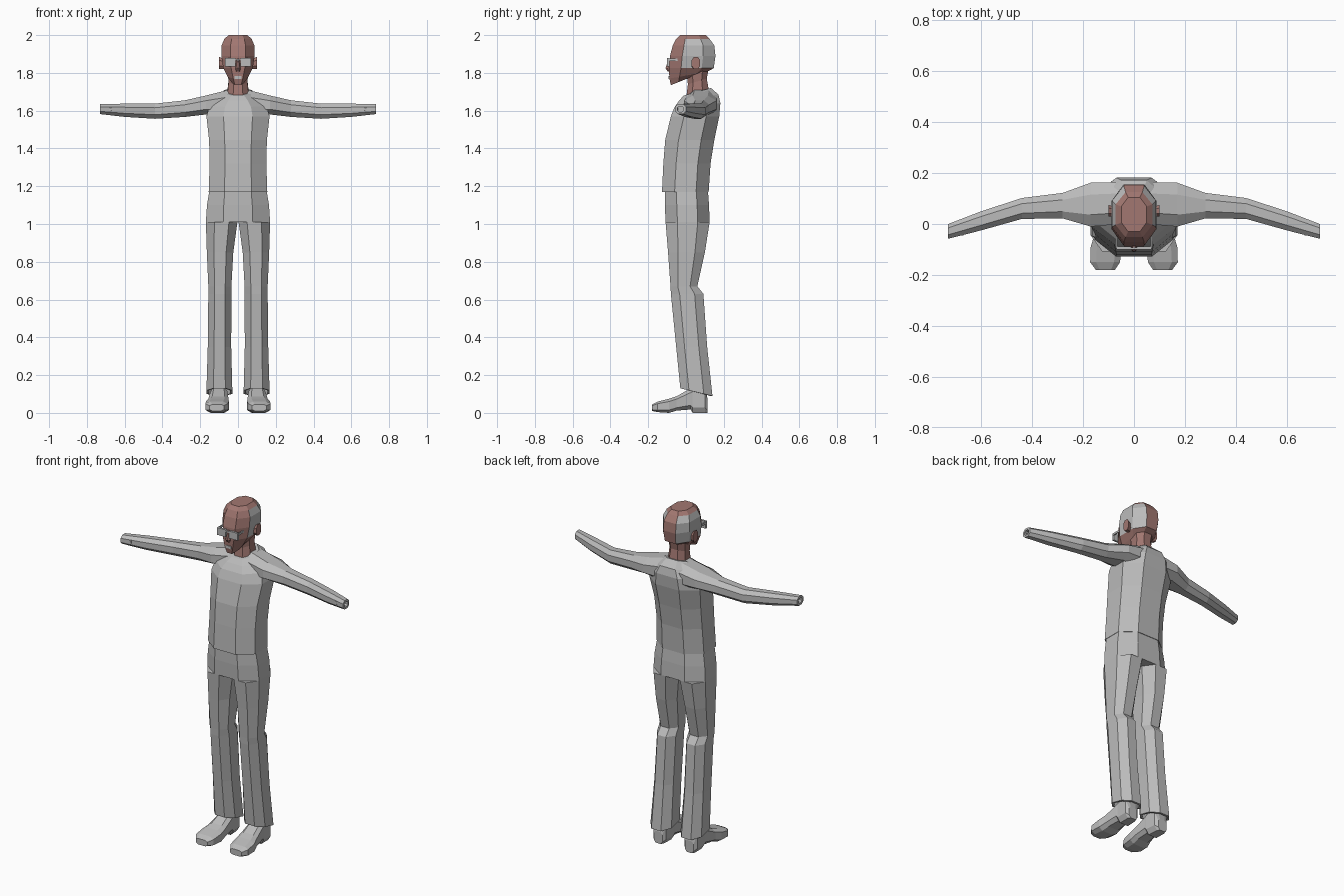
import bpy, bmesh
from mathutils import Vector

cube = bpy.data.objects.get("Cube")
if cube:
    bpy.data.objects.remove(cube, do_unlink=True)


def material(name, rgb):
    mat = bpy.data.materials.new(name)
    mat.use_nodes = True
    colour = (*rgb, 1)
    mat.diffuse_color = colour
    mat.node_tree.nodes["Principled BSDF"].inputs["Base Color"].default_value = colour
    return mat


GREY = material("grey", (0.5, 0.5, 0.5))
SKIN = material("skin", (0.36, 0.185, 0.165))


def octagon(u0, u1, v0, v1, cut):
    """Box outline with its four corners cut off."""
    cu, cv = (u1 - u0) * cut, (v1 - v0) * cut
    return [(u0 + cu, v0), (u1 - cu, v0), (u1, v0 + cv), (u1, v1 - cv),
            (u1 - cu, v1), (u0 + cu, v1), (u0, v1 - cv), (u0, v0 + cv)]


def place(axis, w, u, v):
    return {"x": (w, u, v), "y": (u, w, v), "z": (u, v, w)}[axis]


def finish(name, bm, mats, mirror):
    bmesh.ops.recalc_face_normals(bm, faces=bm.faces)
    mesh = bpy.data.meshes.new(name)
    bm.to_mesh(mesh)
    bm.free()
    for mat in mats:
        mesh.materials.append(mat)
    obj = bpy.data.objects.new(name, mesh)
    bpy.context.collection.objects.link(obj)
    if mirror:
        obj.modifiers.new("Mirror", "MIRROR")
    return obj


def loft(name, axis, rings, mats, cut=0.27, mirror=False, hollow=0):
    """Skin rings (position, u0, u1, v0, v1, optional rise along v)."""
    bm = bmesh.new()
    rows = []
    rings = list(rings)
    if hollow:
        w, u0, u1, v0, v1, *tilt = rings[-1]
        t = 0.012
        rings.append((w, u0 + t, u1 - t, v0 + t, v1 - t, *tilt))
        rings.append((w + hollow, u0 + t, u1 - t, v0 + t, v1 - t, *tilt))
    for w, u0, u1, v0, v1, *tilt in rings:
        rise = tilt[0] if tilt else 0
        rows.append([bm.verts.new(place(axis, w + rise * (v - v0) / (v1 - v0), u, v))
                     for u, v in octagon(u0, u1, v0, v1, cut)])
    for a, b in zip(rows, rows[1:]):
        for i in range(len(a)):
            j = (i + 1) % len(a)
            bm.faces.new((a[i], a[j], b[j], b[i]))
    bm.faces.new(rows[0])
    bm.faces.new(rows[-1])
    return finish(name, bm, mats, mirror)


def box(name, low, high, mat, mirror=False):
    bm = bmesh.new()
    bmesh.ops.create_cube(bm, size=1)
    low, high = Vector(low), Vector(high)
    for v in bm.verts:
        v.co = (low + high) / 2 + v.co * (high - low)
    return finish(name, bm, [mat], mirror)


def centred(rows):
    """Rows of (height, half width, front, back, rise) as symmetric rings."""
    return [(z, -hw, hw, *rest) for z, hw, *rest in rows]


# Jumper body, from hem to collar
loft("jumper_body", "z", centred([
    (1.17, 0.155, -0.127, 0.12),
    (1.32, 0.15, -0.12, 0.13),
    (1.445, 0.153, -0.11, 0.15),
    (1.57, 0.167, -0.08, 0.176),
    (1.62, 0.15, -0.06, 0.182, 0.02),
    (1.655, 0.11, -0.035, 0.172, 0.03),
    (1.68, 0.072, -0.012, 0.132, 0.04),
]), [GREY])

# Sleeves, held out and swept slightly forward, with open cuffs
loft("sleeve", "x", [
    (0.05, 0.0, 0.165, 1.57, 1.71),
    (0.17, -0.01, 0.162, 1.58, 1.68),
    (0.28, 0.022, 0.122, 1.567, 1.655),
    (0.44, 0.02, 0.102, 1.557, 1.637),
    (0.6, -0.025, 0.05, 1.567, 1.637),
    (0.73, -0.058, 0.0, 1.582, 1.635),
], [GREY], mirror=True, hollow=-0.06)

# Trousers
loft("trouser_hips", "z", centred([
    (1.175, 0.152, -0.112, 0.116),
    (1.1, 0.164, -0.112, 0.122),
    (1.01, 0.17, -0.108, 0.125),
]), [GREY])
loft("trouser_leg", "z", [
    (1.01, 0.003, 0.17, -0.108, 0.125),
    (0.85, 0.025, 0.165, -0.095, 0.1),
    (0.67, 0.035, 0.157, -0.082, 0.06),
    (0.63, 0.035, 0.157, -0.08, 0.092),
    (0.35, 0.036, 0.16, -0.052, 0.112),
    (0.13, 0.03, 0.167, -0.03, 0.14, -0.04),
], [GREY], mirror=True, hollow=0.05)

# Shoes, heel to toe with a raised arch
loft("shoe", "y", [
    (0.115, 0.075, 0.13, 0.0, 0.07),
    (0.1, 0.06, 0.145, 0.0, 0.14),
    (0.035, 0.055, 0.145, 0.0, 0.14),
    (0.025, 0.055, 0.147, 0.018, 0.13),
    (-0.05, 0.05, 0.158, 0.012, 0.088),
    (-0.09, 0.048, 0.17, 0.0, 0.075),
    (-0.15, 0.055, 0.172, 0.004, 0.06),
    (-0.18, 0.075, 0.15, 0.01, 0.045),
], [GREY], cut=0.2, mirror=True)

# Neck and head
loft("neck", "z", centred([
    (1.66, 0.058, 0.0, 0.122, 0.04),
    (1.74, 0.05, 0.01, 0.11, 0.03),
    (1.82, 0.055, 0.0, 0.12),
]), [SKIN])
head = loft("head", "z", centred([
    (1.735, 0.035, -0.08, 0.07, 0.06),
    (1.77, 0.055, -0.088, 0.11, 0.035),
    (1.825, 0.078, -0.09, 0.147),
    (1.89, 0.088, -0.085, 0.156),
    (1.945, 0.087, -0.07, 0.15),
    (1.98, 0.072, -0.052, 0.125),
    (2.0, 0.05, -0.03, 0.105),
]), [SKIN, GREY])

# Grey hair covers the sides and rear corners, leaving the crown bald
for face in head.data.polygons:
    c = face.center
    if abs(face.normal.x) > 0.35 and c.y > 0 and 1.82 < c.z < 1.97:
        face.material_index = 1

# Ears, nose and mouth
loft("ear", "x", [
    (0.07, 0.03, 0.065, 1.82, 1.87),
    (0.1, 0.03, 0.075, 1.82, 1.885),
], [SKIN], mirror=True)
loft("nose", "z", centred([
    (1.875, 0.006, -0.092, -0.07),
    (1.825, 0.013, -0.108, -0.07),
    (1.808, 0.011, -0.098, -0.07),
]), [SKIN])
box("mouth", (-0.018, -0.092, 1.768), (0.018, -0.084, 1.784), GREY)

# Spectacles
box("lens", (0.012, -0.1, 1.835), (0.068, -0.088, 1.878), GREY, mirror=True)
box("spectacle_bridge", (-0.014, -0.1, 1.866), (0.014, -0.092, 1.874), GREY)
box("spectacle_arm", (0.064, -0.095, 1.864), (0.07, -0.02, 1.876), GREY, mirror=True)
